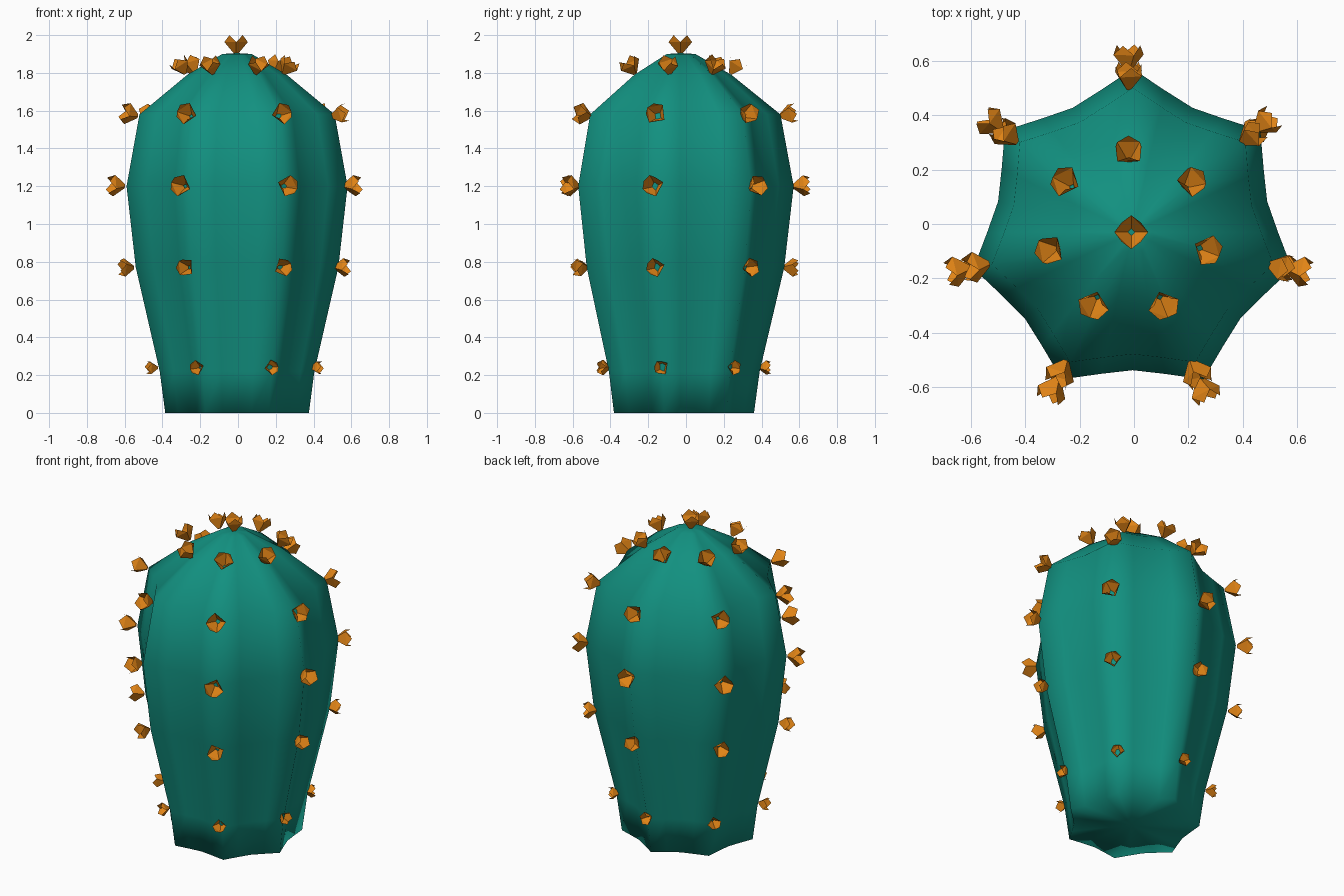
import bpy, bmesh, math, random
from mathutils import Vector, Matrix

random.seed(4)
if "Cube" in bpy.data.objects:
    bpy.data.objects.remove(bpy.data.objects["Cube"], do_unlink=True)

RIBS = 7
CENTRE = Vector((-0.005, -0.03, 0))


def material(name, colour):
    m = bpy.data.materials.new(name)
    m.use_nodes = True
    m.diffuse_color = (*colour, 1)
    m.node_tree.nodes["Principled BSDF"].inputs["Base Color"].default_value = (*colour, 1)
    return m


def make_object(name, bm, mat, smooth):
    mesh = bpy.data.meshes.new(name)
    bmesh.ops.recalc_face_normals(bm, faces=bm.faces)
    bm.to_mesh(mesh)
    bm.free()
    mesh.materials.append(mat)
    for p in mesh.polygons:
        p.use_smooth = smooth
    ob = bpy.data.objects.new(name, mesh)
    bpy.context.collection.objects.link(ob)
    return ob


green = material("teal green", (0.006, 0.28, 0.215))
orange = material("orange", (0.75, 0.23, 0.008))

# Ribbed body: rings of (ridge radius, height), four points per rib
profile = [(0.39, 0), (0.42, 0.22), (0.55, 0.77), (0.60, 1.2),
           (0.53, 1.58), (0.27, 1.79), (0.08, 1.9)]
rib_shape = [1.0, 0.89, 0.845, 0.89]
bm = bmesh.new()
sides = RIBS * len(rib_shape)
rings = []
for radius, z in profile:
    ring = []
    for i in range(sides):
        a = math.pi / 2 + math.tau * i / sides
        r = radius * rib_shape[i % len(rib_shape)]
        ring.append(bm.verts.new(CENTRE + Vector((r * math.cos(a), r * math.sin(a), z))))
    rings.append(ring)
for low, high in zip(rings, rings[1:]):
    for i in range(sides):
        j = (i + 1) % sides
        bm.faces.new((low[i], low[j], high[j], high[i]))
for ring, z in ((rings[0], 0), (rings[-1], 1.905)):
    pole = bm.verts.new(CENTRE + Vector((0, 0, z)))
    for i in range(sides):
        bm.faces.new((ring[i], ring[(i + 1) % sides], pole))
make_object("cactus_body", bm, green, True)


# Open four-petalled flower around its own z axis
def add_flower(bm, place):
    def ring(radius, height, turn):
        return [bm.verts.new(place @ Vector((radius * math.cos(a), radius * math.sin(a), height)))
                for a in (math.pi / 2 * k + turn for k in range(4))]
    base = ring(0.012, 0, 0)
    corners = ring(0.062, 0.06, 0)
    tips = ring(0.05, 0.097, math.pi / 4)
    for k in range(4):
        n = (k + 1) % 4
        bm.faces.new((base[k], base[n], corners[n], corners[k]))
        bm.faces.new((corners[k], corners[n], tips[k]))


def flower_matrix(position, direction, size, spin):
    return (Matrix.Translation(position)
            @ direction.to_track_quat('Z', 'Y').to_matrix().to_4x4()
            @ Matrix.Rotation(spin, 4, 'Z') @ Matrix.Scale(size, 4))


# Rows of flowers along the ridges: radius, height, tilt upwards, size
rows = [(0.415, 0.24, 0, 0.66), (0.545, 0.77, 0, 0.83), (0.595, 1.2, 0.05, 0.95),
        (0.525, 1.57, 0.25, 0.95), (0.265, 1.795, 1.0, 0.95)]
for number, (radius, z, tilt, size) in enumerate(rows, 1):
    bm = bmesh.new()
    for i in range(RIBS):
        a = math.pi / 2 + math.tau * i / RIBS
        out = Vector((math.cos(a), math.sin(a), 0))
        spot = CENTRE + out * radius + Vector((-0.015, 0, z))
        aim = out * math.cos(tilt) + Vector((0, 0, math.sin(tilt)))
        add_flower(bm, flower_matrix(spot, aim, size, random.uniform(0, math.pi / 2)))
    make_object(f"flower_row_{number}", bm, orange, False)

# Single flower on the crown
bm = bmesh.new()
add_flower(bm, flower_matrix(CENTRE + Vector((-0.005, 0, 1.903)), Vector((0, 0, 1)), 1, 0))
make_object("crown_flower", bm, orange, False)
